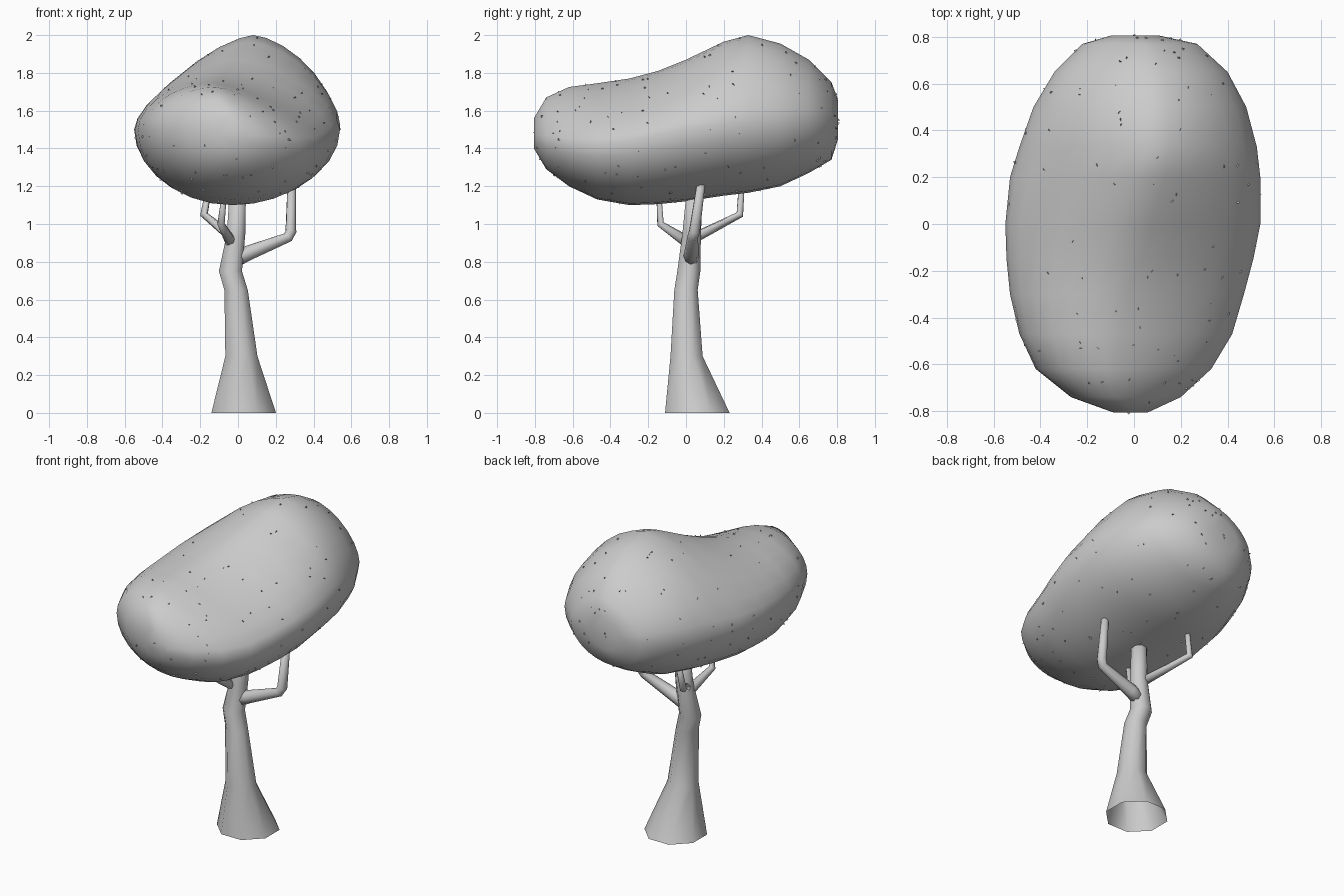
import bpy, bmesh, math, random
from mathutils import Vector

if "Cube" in bpy.data.objects:
    bpy.data.objects.remove(bpy.data.objects["Cube"])

random.seed(4)


def finish(name, bm, smooth=True):
    me = bpy.data.meshes.new(name)
    bmesh.ops.recalc_face_normals(bm, faces=bm.faces)
    for f in bm.faces:
        f.smooth = smooth
    bm.to_mesh(me)
    bm.free()
    ob = bpy.data.objects.new(name, me)
    bpy.context.collection.objects.link(ob)
    return ob


def loft(bm, rings, cap_start=True, cap_end=True):
    loops = [[bm.verts.new(p) for p in r] for r in rings]
    n = len(loops[0])
    for a, b in zip(loops, loops[1:]):
        for i in range(n):
            j = (i + 1) % n
            bm.faces.new((a[i], a[j], b[j], b[i]))
    if cap_start:
        bm.faces.new(loops[0][::-1])
    if cap_end:
        bm.faces.new(loops[-1])


def branch(name, path, radii, sides=8):
    pts = [Vector(p) for p in path]
    rings = []
    for i, p in enumerate(pts):
        d = Vector()
        if i > 0:
            d += (p - pts[i - 1]).normalized()
        if i < len(pts) - 1:
            d += (pts[i + 1] - p).normalized()
        d.normalize()
        u = d.cross(Vector((0.3, 1, 0.1))).normalized()
        v = d.cross(u)
        rings.append([p + radii[i] * (u * math.cos(t) + v * math.sin(t))
                      for t in (2 * math.pi * k / sides for k in range(sides))])
    bm = bmesh.new()
    loft(bm, rings)
    return finish(name, bm)


# trunk: flared octagonal tube, open at the base (x, y, z, radius)
TRUNK = [(0.03, 0.06, 0, 0.185), (0.018, 0.003, 0.3, 0.092), (-0.01, 0, 0.65, 0.067),
         (-0.04, 0.015, 0.75, 0.066), (-0.01, 0.03, 0.95, 0.053), (0, 0.048, 1.2, 0.046)]
bm = bmesh.new()
loft(bm, [[(x + r * math.cos(t), y + r * math.sin(t), z)
           for t in (math.pi * (k + 0.5) / 4 for k in range(8))]
          for x, y, z, r in TRUNK], cap_start=False)
trunk = finish("trunk", bm)

# branches, each bending upward into the canopy
branch("right_branch", [(-0.02, 0.025, 0.81), (0.05, 0.03, 0.845), (0.265, 0.035, 0.93),
                        (0.28, 0.045, 0.96), (0.285, 0.085, 1.25)],
       [0.042, 0.04, 0.028, 0.03, 0.022])
branch("back_branch", [(-0.02, 0.03, 0.92), (-0.18, 0.285, 1.05), (-0.145, 0.297, 1.24)],
       [0.03, 0.021, 0.016])
branch("front_branch", [(-0.03, 0.03, 0.89), (-0.09, -0.135, 1.0), (-0.07, -0.145, 1.18)],
       [0.034, 0.02, 0.013])

# canopy: cross-sections along y
# (y, left x, left z, right x, right z, top x, top z, bottom z)
SECTIONS = [
    (-0.805, -0.09, 1.49, 0.06, 1.46, -0.02, 1.56, 1.40),
    (-0.74, -0.27, 1.50, 0.20, 1.44, -0.09, 1.67, 1.29),
    (-0.62, -0.42, 1.50, 0.33, 1.42, -0.12, 1.725, 1.20),
    (-0.47, -0.49, 1.50, 0.42, 1.42, -0.13, 1.745, 1.13),
    (-0.30, -0.53, 1.50, 0.47, 1.44, -0.10, 1.77, 1.10),
    (-0.15, -0.545, 1.50, 0.51, 1.47, -0.05, 1.81, 1.105),
    (0.00, -0.55, 1.50, 0.54, 1.50, 0.00, 1.87, 1.12),
    (0.20, -0.53, 1.51, 0.54, 1.53, 0.06, 1.965, 1.15),
    (0.33, -0.49, 1.52, 0.525, 1.54, 0.08, 2.00, 1.165),
    (0.50, -0.43, 1.53, 0.48, 1.55, 0.08, 1.955, 1.20),
    (0.65, -0.34, 1.54, 0.40, 1.56, 0.07, 1.87, 1.27),
    (0.77, -0.22, 1.54, 0.27, 1.55, 0.05, 1.75, 1.34),
    (0.805, -0.10, 1.55, 0.11, 1.56, 0.02, 1.66, 1.45)]
rings = []
for y, xl, zl, xr, zr, xt, zt, zb in SECTIONS:
    k = min(1, max(0, (y + 0.5) / 0.7))
    n_left, n_right = 2.0 - 0.55 * k, 1.45 + 0.15 * k
    if y > 0.4:
        n_left = n_right = 1.65
    ring = []
    for i in range(28):
        t = 2 * math.pi * i / 28
        s, c = math.sin(t), math.cos(t)
        xs, zs = (xr, zr) if s >= 0 else (xl, zl)
        n = 2.0 if c < 0 else (n_right if s >= 0 else n_left)
        a, b = abs(s) ** (2 / n), abs(c) ** (2 / n)
        xm, zm = (xt, zt) if c >= 0 else (-0.03, zb)
        xm = xm if abs(y) < 0.79 else xt
        ring.append((xm + (xs - xm) * a, y, zs + (zm - zs) * b))
    rings.append(ring)
bm = bmesh.new()
loft(bm, rings)
canopy = finish("canopy", bm)

# tiny leaves poking out of the canopy surface, spread by face area
faces = list(canopy.data.polygons)
bm = bmesh.new()
for f in random.choices(faces, weights=[f.area for f in faces], k=180):
    w = [random.random() for _ in f.vertices]
    p = sum((canopy.data.vertices[v].co * q for v, q in zip(f.vertices, w)), Vector()) / sum(w)
    up = f.normal
    side = up.orthogonal().normalized()
    turn = random.uniform(0, 2 * math.pi)
    side = side * math.cos(turn) + up.cross(side) * math.sin(turn)
    bm.faces.new([bm.verts.new(p + side * a + up * h) for a, h in
                  ((-0.007, -0.006), (0.007, -0.006), (0.009, 0.004), (0, 0.009))])
finish("leaves", bm, smooth=False)
